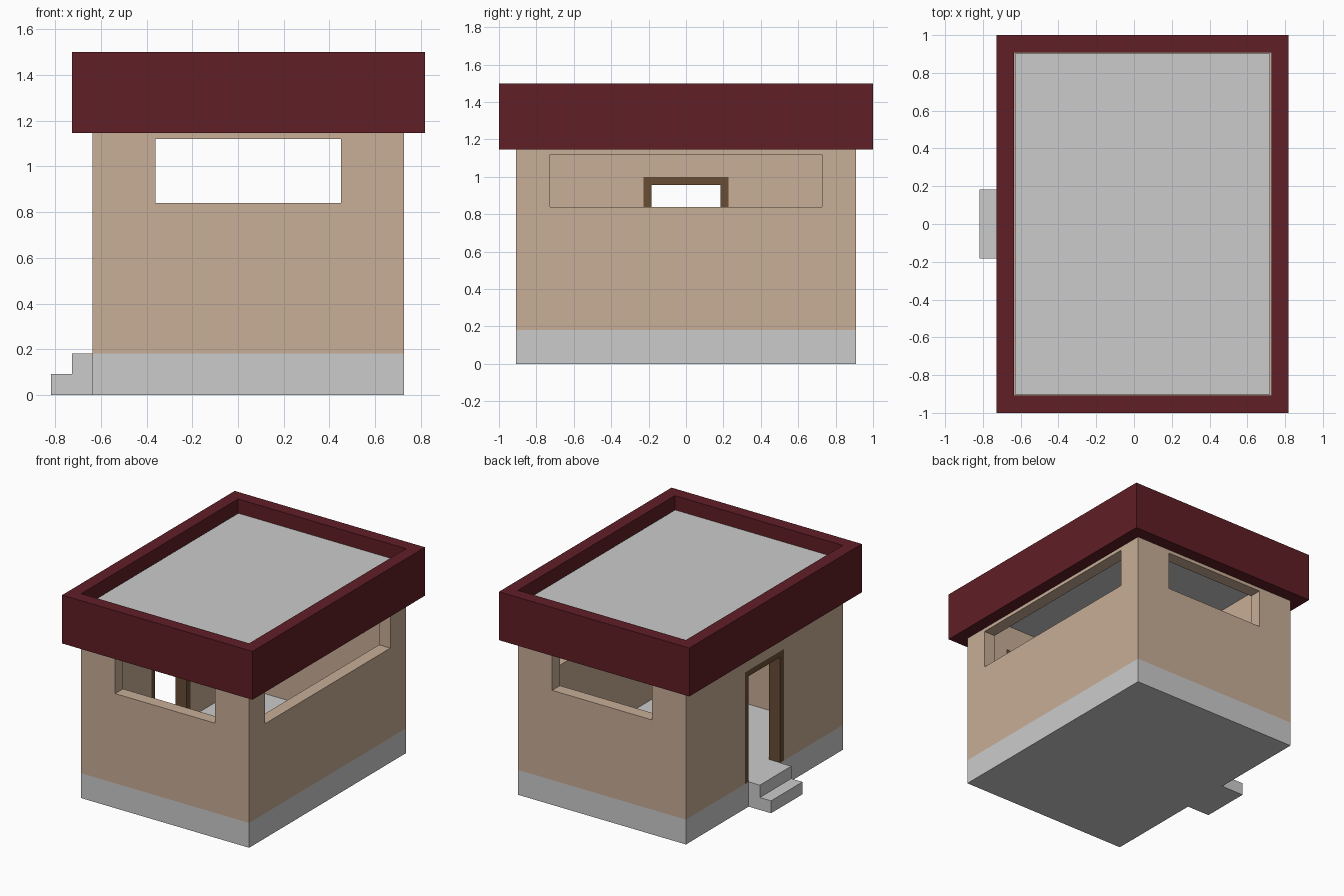
import bpy

if "Cube" in bpy.data.objects:
    bpy.data.objects.remove(bpy.data.objects["Cube"])


def material(name, rgb):
    m = bpy.data.materials.new(name)
    m.diffuse_color = (*rgb, 1)
    m.use_nodes = True
    m.node_tree.nodes["Principled BSDF"].inputs["Base Color"].default_value = m.diffuse_color
    return m


TAN = material("plaster", (0.58, 0.42, 0.31))
RED = material("red_trim", (0.115, 0.013, 0.019))
BROWN = material("wood", (0.14, 0.075, 0.035))


def box(name, x, y, z, mat=None):
    """Box from (min, max) ranges on each axis."""
    (x0, x1), (y0, y1), (z0, z1) = x, y, z
    bpy.ops.mesh.primitive_cube_add(size=1)
    ob = bpy.context.object
    ob.name = name
    for v in ob.data.vertices:
        v.co = (x1 if v.co.x > 0 else x0,
                y1 if v.co.y > 0 else y0,
                z1 if v.co.z > 0 else z0)
    if mat:
        ob.data.materials.append(mat)
    return ob


def cut(ob, *ranges):
    """Subtract boxes from an object, then discard the cutters."""
    for r in ranges:
        cutter = box("cutter", *r)
        mod = ob.modifiers.new("cut", 'BOOLEAN')
        mod.operation = 'DIFFERENCE'
        mod.solver = 'EXACT'
        mod.object = cutter
        bpy.context.view_layer.objects.active = ob
        bpy.ops.object.modifier_apply(modifier=mod.name)
        bpy.data.objects.remove(cutter, do_unlink=True)


X0, X1, Y = -0.636, 0.727, 0.909     # outer faces of the walls
T = 0.091                            # wall thickness and roof overhang
FLOOR, CEIL = 0.182, 1.31
WIN = (0.84, 1.12)                   # window height range

# Foundation and entrance steps
box("foundation", (X0, X1), (-Y, Y), (0, FLOOR))
box("upper_step", (X0 - T, X0), (-0.182, 0.182), (0, FLOOR))
box("lower_step", (X0 - 2 * T, X0 - T), (-0.182, 0.182), (0, FLOOR / 2))

# Walls: hollow room, front/back windows, side window, doorway
walls = box("walls", (X0, X1), (-Y, Y), (FLOOR, CEIL), TAN)
cut(walls,
    ((X0 + T, X1 - T), (-Y + T, Y - T), (0, 2)),
    ((-0.36, 0.45), (-2, 2), WIN),
    ((0.4, 2), (-0.727, 0.727), WIN),
    ((-2, -0.4), (-0.226, 0.226), (0, 1.0)))

# Door frame
frame = box("door_frame", (X0, X0 + T), (-0.226, 0.226), (FLOOR, 1.0), BROWN)
cut(frame, ((-2, 0), (-0.184, 0.184), (0, 0.957)))

# Flat roof slab, set just inside the parapet
G = 0.007
box("roof_slab", (X0 + G, X1 - G), (-Y + G, Y - G), (CEIL, 1.40))

# Parapet ring
parapet = box("parapet", (X0 - T, X1 + T), (-1, 1), (1.145, 1.5), RED)
cut(parapet, ((X0, X1), (-Y, Y), (0, 2)))
